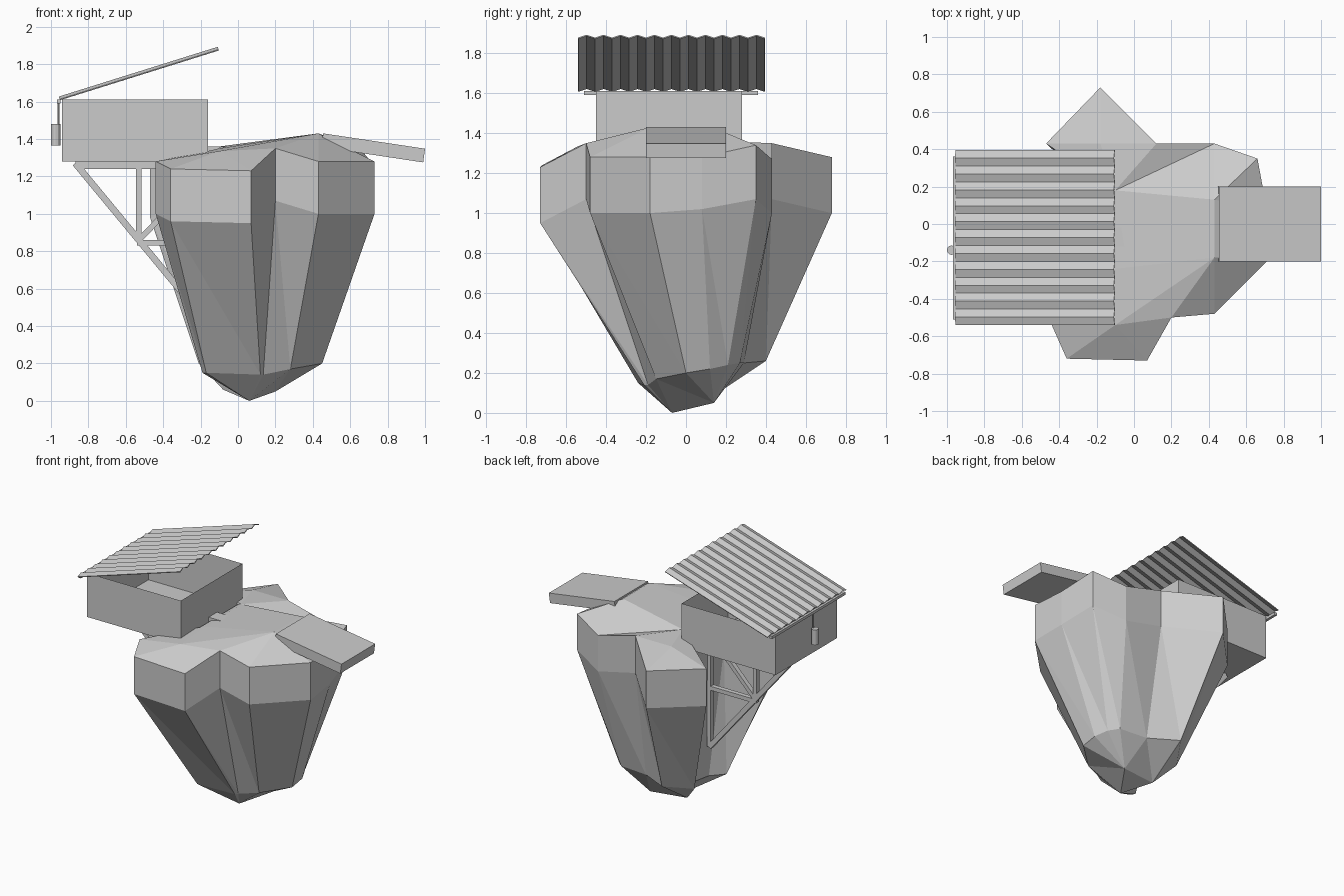
import bpy, bmesh, math
from mathutils import Vector

if "Cube" in bpy.data.objects:
    bpy.data.objects.remove(bpy.data.objects["Cube"])


def finish(name, verts, faces):
    bm = bmesh.new()
    vs = [bm.verts.new(v) for v in verts]
    for f in faces:
        bm.faces.new([vs[i] for i in f])
    bmesh.ops.recalc_face_normals(bm, faces=bm.faces)
    me = bpy.data.meshes.new(name)
    bm.to_mesh(me)
    bm.free()
    ob = bpy.data.objects.new(name, me)
    bpy.context.collection.objects.link(ob)
    return ob


def extrude_y(name, profile, y0, y1):
    """Solid from an (x, z) profile pulled along y."""
    n = len(profile)
    verts = [(x, y, z) for y in (y0, y1) for x, z in profile]
    faces = [tuple(range(n)), tuple(range(n, 2 * n))]
    faces += [(i, (i + 1) % n, n + (i + 1) % n, n + i) for i in range(n)]
    return finish(name, verts, faces)


def box(name, x0, x1, y0, y1, z0, z1):
    return extrude_y(name, [(x0, z0), (x1, z0), (x1, z1), (x0, z1)], y0, y1)


def bar(name, a, b, w=0.03, y=-0.075, depth=0.035):
    """Timber between two (x, z) points."""
    a, b = Vector(a), Vector(b)
    d = (b - a).normalized()
    n = Vector((-d.y, d.x)) * w / 2
    return extrude_y(name, [a - n, b - n, b + n, a + n], y - depth / 2, y + depth / 2)


def stitch(ring, target):
    """Triangles joining a closed ring to the vertex assigned to each corner."""
    out = []
    for i in range(len(ring)):
        j = (i + 1) % len(ring)
        out.append((ring[i], ring[j], target[j]))
        if target[i] != target[j]:
            out.append((ring[i], target[j], target[i]))
    return out


# Rock: rim x, y, top z, shoulder z, then the matching lower corner
rim = [
    (-.36, -.72, 1.24, .96, -.17, -.24, .15),
    (.07, -.73, 1.23, .95, .12, -.21, .14),
    (.20, -.50, 1.35, 1.07, .135, -.19, .14),
    (.43, -.48, 1.28, 1.0, .28, -.15, .17),
    (.73, -.18, 1.28, 1.0, .45, 0, .20),
    (.71, .08, 1.28, 1.02, .45, .12, .22),
    (.66, .35, 1.34, 1.07, .41, .21, .24),
    (.43, .43, 1.27, 1.0, .35, .27, .25),
    (.12, .43, 1.35, 1.07, .13, .29, .25),
    (-.18, .73, 1.28, 1.0, -.08, .40, .26),
    (-.47, .43, 1.26, .98, -.21, .20, .20),
    (-.14, .20, 1.34, 1.06, -.11, .10, .18),
    (-.14, -.25, 1.34, 1.06, -.12, -.10, .16),
    (-.44, -.54, 1.28, 1.0, -.19, -.21, .15),
]
n = len(rim)
verts = [(r[0], r[1], r[2]) for r in rim] + [(r[0], r[1], r[3]) for r in rim] + [r[4:] for r in rim]
crown = [(.43, -.18, 1.43), (.43, .13, 1.43), (-.10, .18, 1.36),
         (-.10, -.24, 1.35), (-.10, -.54, 1.335), (-.18, .43, 1.35)]
tip = [(.06, -.07, 0), (.20, .14, .05), (-.08, .10, .06)]
c, t = 3 * n, 3 * n + len(crown)
verts += crown + tip
faces = []
for k in (0, n):
    for i in range(n):
        j = (i + 1) % n
        a, b, p, q = k + i, k + j, k + n + i, k + n + j
        faces += [(a, b, q, p)] if k == 0 else [(a, b, q), (a, q, p)]
faces += stitch(range(n), [c + i for i in (4, 4, 4, 0, 0, 1, 1, 1, 2, 5, 5, 2, 3, 4)])
faces += [(c, c + 1, c + 2, c + 3), (c, c + 3, c + 4)]
faces += stitch(range(2 * n, 3 * n), [t + i for i in (0, 0, 0, 0, 1, 1, 1, 1, 1, 2, 2, 2, 0, 0)])
faces.append((t, t + 1, t + 2))
finish("floating_rock", verts, faces)

# Hut: open-topped shell
hx, hy, hz = (-.94, -.16), (-.45, .28), (1.28, 1.61)
finish("hut_walls", [(x, y, z) for z in hz for x, y in
                     ((hx[0], hy[0]), (hx[1], hy[0]), (hx[1], hy[1]), (hx[0], hy[1]))],
       [(0, 1, 2, 3)] + [(i, (i + 1) % 4, 4 + (i + 1) % 4, 4 + i) for i in range(4)])

# Corrugated sloping roof
waves, rv = 11, []
for i in range(2 * waves + 1):
    y = -.54 + .935 * i / (2 * waves)
    h = .007 if i % 2 else -.007
    rv += [(-.955 - .3 * h, y, 1.617 + h), (-.105 - .3 * h, y, 1.883 + h)]
roof = finish("corrugated_roof", rv, [(2 * i, 2 * i + 2, 2 * i + 3, 2 * i + 1) for i in range(2 * waves)])
solid = roof.modifiers.new("thickness", 'SOLIDIFY')
solid.thickness = .006
solid.offset = 0

# Beam under the eave and hanging lantern
box("eave_beam", -.968, -.948, -.51, .36, 1.59, 1.61)


def cylinder(name, r, z0, z1, x, y, sides):
    bpy.ops.mesh.primitive_cylinder_add(vertices=sides, radius=r, depth=z1 - z0,
                                        location=(x, y, (z0 + z1) / 2))
    bpy.context.object.name = name


cylinder("lantern_cord", .006, 1.46, 1.61, -.96, -.14, 6)
cylinder("lantern", .025, 1.365, 1.48, -.975, -.14, 12)

# Timber brace below the hut
bar("brace_top_beam", (-.87, 1.26), (-.12, 1.26), .04)
bar("brace_wall_post", (-.15, 1.25), (-.15, .40))
bar("brace_main_diagonal", (-.87, 1.27), (-.15, .40), .035)
bar("brace_mid_post", (-.53, 1.25), (-.53, .86))
bar("brace_crossbar", (-.54, .845), (-.15, .845))
bar("brace_inner_diagonal", (-.53, .86), (-.16, 1.24))

# Doorstep and tilted landing plank
box("doorstep", -.16, -.04, -.12, -.02, 1.30, 1.36)
extrude_y("landing_plank", [(.455, 1.43), (1.0, 1.348), (.99, 1.275), (.445, 1.357)], -.2, .2)
